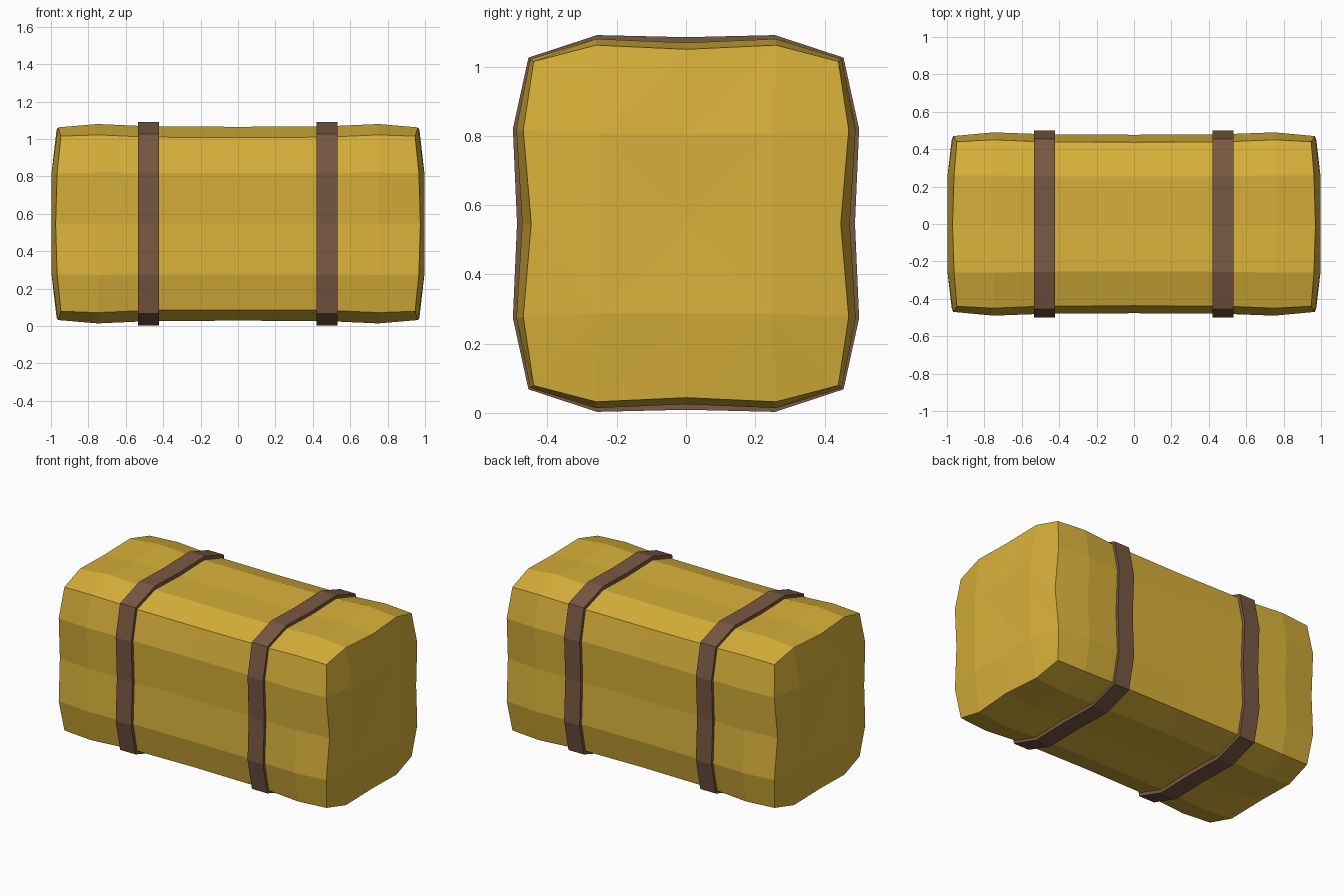
import bpy, bmesh

if "Cube" in bpy.data.objects:
    bpy.data.objects.remove(bpy.data.objects["Cube"])

CZ = 0.547  # height of the bale's long axis


def material(name, rgb):
    m = bpy.data.materials.new(name)
    m.diffuse_color = (*rgb, 1)
    m.use_nodes = True
    m.node_tree.nodes["Principled BSDF"].inputs["Base Color"].default_value = m.diffuse_color
    return m


def section(mid_y, side, corner, top, mid_z):
    """Closed 16-point pillow outline, mirrored from one quarter (y, z about axis)."""
    q = [(mid_y, 0), side, corner, top]
    h = q + [(0, mid_z)] + [(-y, z) for y, z in reversed(q[1:])]
    return h + [(-y, -z) for y, z in h]


def loft(bm, rings):
    for a, b in zip(rings, rings[1:]):
        n = len(a)
        for i in range(n):
            bm.faces.new((a[i], a[(i + 1) % n], b[(i + 1) % n], b[i]))


def finish(bm, name, mat):
    bmesh.ops.recalc_face_normals(bm, faces=bm.faces)
    me = bpy.data.meshes.new(name)
    bm.to_mesh(me)
    bm.free()
    me.materials.append(mat)
    ob = bpy.data.objects.new(name, me)
    bpy.context.collection.objects.link(ob)
    return ob


straw = material("straw yellow", (0.69, 0.44, 0.042))
leather = material("strap brown", (0.19, 0.098, 0.055))

# Bale body: slightly waisted, flaring before the rounded ends
end = section(0.447, (0.47, 0.27), (0.44, 0.468), (0.26, 0.515), 0.503)
flare = section(0.473, (0.49, 0.273), (0.45, 0.475), (0.26, 0.533), 0.522)
middle = section(0.468, (0.48, 0.272), (0.439, 0.463), (0.255, 0.521), 0.513)
waist = section(0.466, (0.477, 0.272), (0.437, 0.46), (0.255, 0.518), 0.51)
rim_x = [0.975, 0.967, 0.947, 0.962]  # ends curve back at the corners
rim_x = (rim_x + [0.97] + rim_x[:0:-1]) * 2

bm = bmesh.new()


def ring(x, pts):
    return [bm.verts.new((x, y, CZ + z)) for y, z in pts]


def rim(s):
    return [bm.verts.new((s * x, y, CZ + z)) for x, (y, z) in zip(rim_x, end)]


rings = [rim(-1), ring(-0.75, flare), ring(-0.48, middle), ring(0, waist),
         ring(0.48, middle), ring(0.75, flare), rim(1)]
loft(bm, rings)

# Bulging end caps: an inner 3 x 3 grid joined to the rim
for s, r in ((-1, rings[0]), (1, rings[-1])):
    g = {(i, j): bm.verts.new((s * (0.99 if i == j == 0 else 0.998),
                               0.25 * i, CZ + 0.26 * j))
         for i in (-1, 0, 1) for j in (-1, 0, 1)}
    inner = [(1, 0), (1, 1), (1, 1), (1, 1), (0, 1), (-1, 1), (-1, 1), (-1, 1),
             (-1, 0), (-1, -1), (-1, -1), (-1, -1), (0, -1), (1, -1), (1, -1), (1, -1)]
    for k in range(16):
        n = (k + 1) % 16
        a, b = g[inner[k]], g[inner[n]]
        if a is b:
            bm.faces.new((r[k], r[n], a))
        else:
            bm.faces.new((r[k], r[n], b))
            bm.faces.new((r[k], b, a))
            bm.faces.new((a, b, g[0, 0]))
finish(bm, "bale_body", straw)

# Two straps wrapped around the bale
outer = section(0.488, (0.5, 0.273), (0.455, 0.479), (0.257, 0.544), 0.538)
inside = [(y * 0.93, z * 0.93) for y, z in outer]
for x, name in ((-0.478, "left_strap"), (0.475, "right_strap")):
    bm = bmesh.new()
    loop = [ring(x - 0.056, inside), ring(x - 0.056, outer),
            ring(x + 0.056, outer), ring(x + 0.056, inside)]
    loft(bm, loop + loop[:1])
    finish(bm, name, leather)
